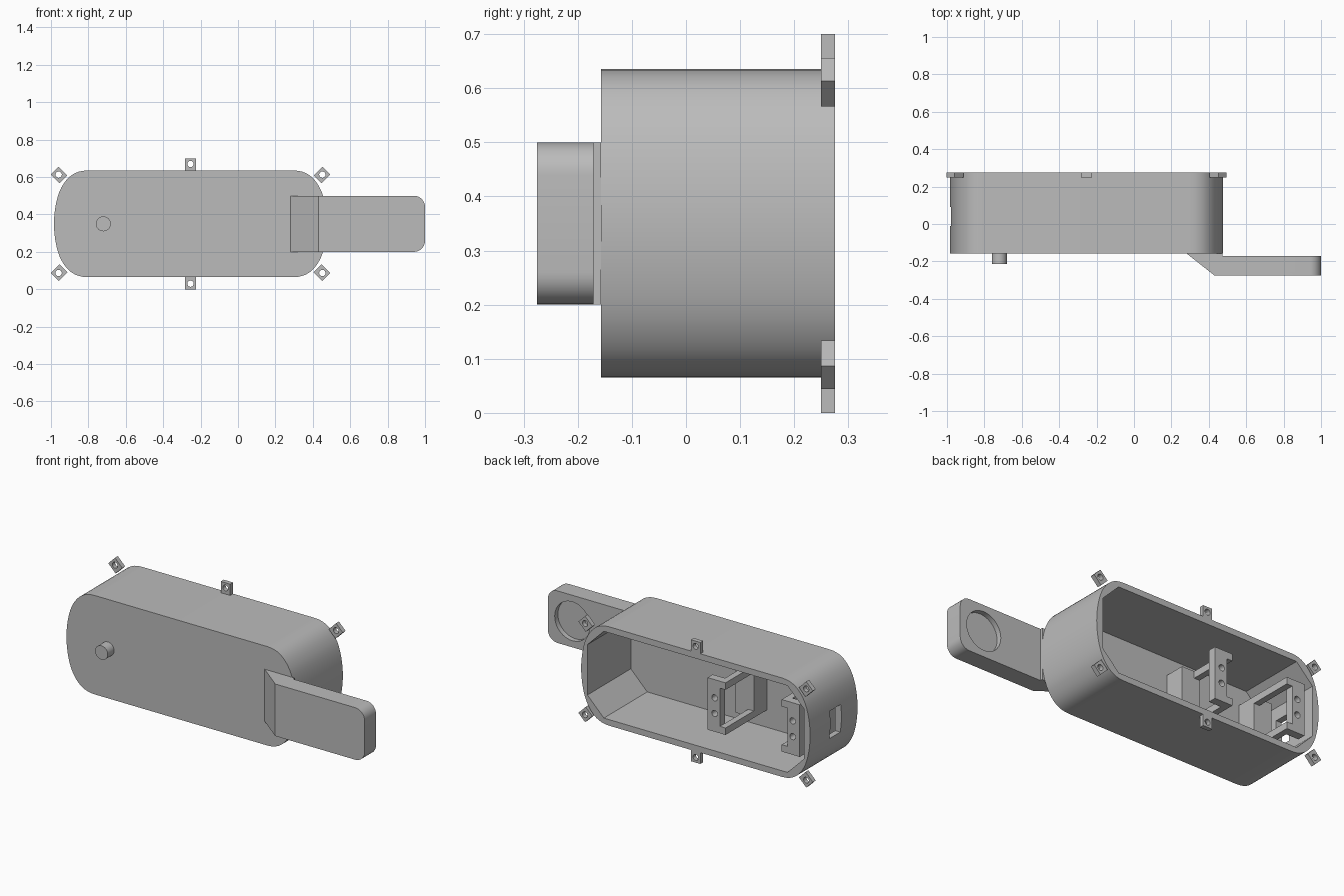
import bpy, bmesh, math
from mathutils import Vector, Matrix
from mathutils.geometry import interpolate_bezier

cube = bpy.data.objects.get("Cube")
if cube:
    bpy.data.objects.remove(cube, do_unlink=True)

grey = bpy.data.materials.new("plain_grey")
grey.use_nodes = True
tint = (0.5, 0.5, 0.5, 1)
grey.diffuse_color = tint
grey.node_tree.nodes["Principled BSDF"].inputs["Base Color"].default_value = tint

CX, CZ = -0.254, 0.35           # centre of the housing
BACK, FRONT, FLOOR = 0.275, -0.157, -0.12


def finish(name, bm):
    bmesh.ops.recalc_face_normals(bm, faces=bm.faces)
    mesh = bpy.data.meshes.new(name)
    bm.to_mesh(mesh)
    bm.free()
    obj = bpy.data.objects.new(name, mesh)
    bpy.context.collection.objects.link(obj)
    mesh.materials.append(grey)
    return obj


def extrude(points, offset):
    """Closed solid from a flat outline moved along offset."""
    bm = bmesh.new()
    face = bm.faces.new([bm.verts.new(p) for p in points])
    moved = bmesh.ops.extrude_face_region(bm, geom=[face])["geom"]
    bmesh.ops.translate(bm, vec=offset, verts=[v for v in moved if isinstance(v, bmesh.types.BMVert)])
    return bm


def prism(name, outline, y0, y1):
    return finish(name, extrude([(x, y0, z) for x, z in outline], (0, y1 - y0, 0)))


def box(name, x0, x1, y0, y1, z0, z1):
    return prism(name, [(x0, z0), (x1, z0), (x1, z1), (x0, z1)], y0, y1)


def disc(name, x, z, r, y0, y1, n=32):
    ring = [(x + r * math.cos(i * math.tau / n), z + r * math.sin(i * math.tau / n)) for i in range(n)]
    return prism(name, ring, y0, y1)


def boolean(obj, other, operation="DIFFERENCE"):
    mod = obj.modifiers.new("boolean", "BOOLEAN")
    mod.operation, mod.solver, mod.object = operation, "EXACT", other
    bpy.context.view_layer.objects.active = obj
    bpy.ops.object.modifier_apply(modifier=mod.name)
    bpy.data.objects.remove(other, do_unlink=True)


def smooth(obj):
    bpy.ops.object.select_all(action="DESELECT")
    obj.select_set(True)
    bpy.context.view_layer.objects.active = obj
    bpy.ops.object.shade_smooth_by_angle(angle=math.radians(25))


def four_way(quarter):
    """Mirror a quarter outline (side to top) around the housing centre."""
    half = quarter + [(-x, z) for x, z in reversed(quarter)]
    full = half + [(x, -z) for x, z in reversed(half)]
    out = []
    for x, z in full:
        p = (CX + x, CZ + z)
        if all(math.dist(p, q) > 1e-4 for q in out):
            out.append(p)
    return out


# Housing: bulging ends, open back, chamfered cavity
curves = [[(0.73, 0), (0.73, 0.07), (0.715, 0.15), (0.69, 0.195)],
          [(0.69, 0.195), (0.66, 0.25), (0.62, 0.285), (0.55, 0.285)]]
quarter = []
for c in curves:
    quarter += [(p.x, p.y) for p in interpolate_bezier(*[Vector(k) for k in c], 9)]
housing = prism("housing", four_way(quarter), FRONT, BACK)
boolean(housing, prism("cavity", four_way([(0.69, 0.145), (0.585, 0.25)]), FLOOR, BACK + 0.1))
boolean(housing, box("cable_slot", -1.1, -0.9, -0.01, 0.09, 0.26, 0.42))
smooth(housing)

# Screw lugs around the open rim
def lug(name, x, z, angle):
    plate = box(name, -0.03, 0.03, 0.249, BACK, -0.036, 0.03)
    boolean(plate, disc("lug_hole", 0, 0, 0.017, 0.2, 0.3, 20))
    plate.data.transform(Matrix.Translation((x, 0, z)) @ Matrix.Rotation(angle, 4, "Y"))


for sz, level in ((1, "top"), (-1, "bottom")):
    for sx, side in ((-1, "right"), (0, "middle"), (1, "left")):
        angle = math.radians(45 * sx)
        if sz < 0:
            angle = math.pi - angle
        lug(f"{level}_{side}_lug", CX + sx * 0.705, CZ + sz * (0.263 if sx else 0.32), angle)

# Front peg
smooth(disc("front_peg", -0.72, CZ, 0.04, -0.215, FRONT + 0.01))

# Side arm with sloped root, rounded tip and a round recess behind
side = [(0.28, FRONT), (0.43, -0.275), (1, -0.275), (1, -0.171), (0.472, -0.171), (0.472, FRONT)]
bm = extrude([(x, y, 0.2) for x, y in side], (0, 0, 0.3))
tips = [e for e in bm.edges if all(v.co.x > 0.99 for v in e.verts)
        and abs(e.verts[0].co.y - e.verts[1].co.y) > 0.05]
bmesh.ops.bevel(bm, geom=tips, offset=0.06, segments=8, profile=0.5, affect="EDGES")
arm = finish("arm", bm)
boolean(arm, disc("arm_recess", 0.845, CZ, 0.112, -0.2, -0.1, 48))
smooth(arm)

# Pair of facing inner brackets: drilled C plate, rails and a foot
MID = -0.611
def bracket(name, s):
    def part(label, a, b, y0, y1, z0, z1):
        x0, x1 = sorted((MID + s * a, MID + s * b))
        return box(label, x0, x1, y0, y1, z0, z1)
    plate = part(name + "_plate", 0.179, 0.294, 0.21, 0.257, 0.2, 0.5)
    boolean(plate, part("notch", 0.1, 0.215, 0.1, 0.3, 0.24, 0.46))
    for z in (0.305, 0.395):
        boolean(plate, disc("screw_hole", MID + s * 0.249, z, 0.018, 0.1, 0.3, 20))
    for label, z0, z1 in (("lower", 0.2, 0.24), ("upper", 0.46, 0.5)):
        part(f"{name}_{label}_rail", 0.179, 0.215, 0, 0.21, z0, z1)
    part(name + "_foot", 0.179, 0.294, FLOOR - 0.01, 0, 0.2, 0.5)


bracket("inner_bracket", 1)
bracket("end_bracket", -1)
